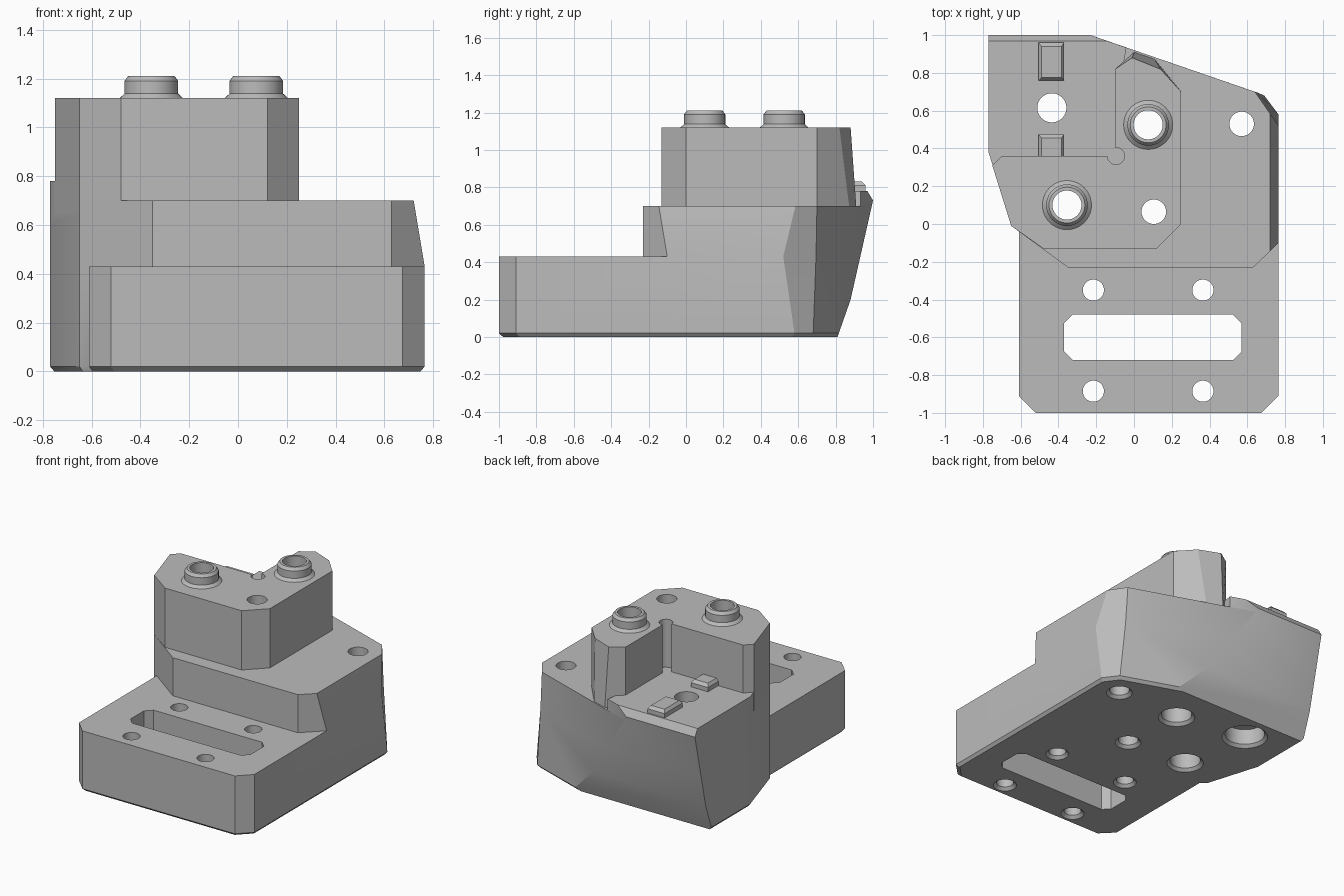
import bpy, bmesh, math

if "Cube" in bpy.data.objects:
    bpy.data.objects.remove(bpy.data.objects["Cube"], do_unlink=True)

grey = bpy.data.materials.new("plain grey")
grey.use_nodes = True
grey.diffuse_color = (0.5, 0.5, 0.5, 1)
grey.node_tree.nodes["Principled BSDF"].inputs["Base Color"].default_value = (0.5, 0.5, 0.5, 1)


def loft(name, rings):
    """Solid through rings of equal length; each ring is (z, outline)."""
    bm = bmesh.new()
    rows = [[bm.verts.new((x, y, z)) for x, y in pts] for z, pts in rings]
    n = len(rows[0])
    for a, b in zip(rows, rows[1:]):
        for i in range(n):
            j = (i + 1) % n
            bm.faces.new((a[i], a[j], b[j], b[i]))
    bm.faces.new(rows[0][::-1])
    bm.faces.new(rows[-1])
    bmesh.ops.recalc_face_normals(bm, faces=bm.faces)
    mesh = bpy.data.meshes.new(name)
    bm.to_mesh(mesh)
    bm.free()
    mesh.materials.append(grey)
    ob = bpy.data.objects.new(name, mesh)
    bpy.context.collection.objects.link(ob)
    return ob


def circle(c, r, n=40):
    return [(c[0] + r * math.cos(2 * math.pi * i / n),
             c[1] + r * math.sin(2 * math.pi * i / n)) for i in range(n)]


def turned(name, c, steps):
    return loft(name, [(z, circle(c, r)) for r, z in steps])


def box(x0, x1, y0, y1, c=0.0):
    """Rectangle outline with chamfered corners."""
    if not c:
        return [(x0, y0), (x1, y0), (x1, y1), (x0, y1)]
    return [(x0 + c, y0), (x1 - c, y0), (x1, y0 + c), (x1, y1 - c),
            (x1 - c, y1), (x0 + c, y1), (x0, y1 - c), (x0, y0 + c)]


def shrink(pts, f=0.978):
    return [(x * f, y * f) for x, y in pts]


def combine(target, other, op):
    mod = target.modifiers.new(op.lower(), 'BOOLEAN')
    mod.operation = op
    mod.solver = 'EXACT'
    mod.object = other
    bpy.context.view_layer.objects.active = target
    bpy.ops.object.modifier_apply(modifier=mod.name)
    bpy.data.objects.remove(other, do_unlink=True)


# Main body: the right wall and its rear corner change with height
def body_ring(front, corner, rear):
    return [(-0.35, -0.23), (0.63, -0.23), front, corner, rear,
            (-0.23, 1), (-0.77, 1), (-0.77, 0.38), (-0.65, -0.01)]

foot = body_ring((0.765, -0.1), (0.765, 0.58), (0.69, 0.68))
waist = body_ring((0.765, -0.1), (0.765, 0.52), (0.655, 0.695))
shoulder = body_ring((0.72, -0.145), (0.72, 0.585), (0.64, 0.7))
body = loft("mounting_block", [(0, shrink(foot)), (0.02, foot), (0.43, waist), (0.7, shoulder)])

# Front base plate
plate = [(-0.52, -1), (0.675, -1), (0.765, -0.91), (0.765, -0.1),
         (0.5, 0.1), (-0.61, 0.1), (-0.61, -0.91)]
combine(body, loft("base_plate", [(0, shrink(plate)), (0.02, plate), (0.43, plate)]), 'UNION')

# Raised floor behind the tower
floor = [(-0.65, -0.01), (-0.1, 0.3), (-0.06, 0.82), (-0.04, 0.934),
         (-0.23, 1), (-0.77, 1), (-0.77, 0.38)]
combine(body, loft("rear_floor", [(0.6, floor), (0.78, floor)]), 'UNION')

# Leaning rear wall with a bevelled top edge, cut away along x
rear_cut = loft("rear_cutter", [
    (-1, [(0.775, -0.1), (0.88, 0.2), (1, 0.73), (0.97, 0.78), (0.97, 0.9), (1.2, 0.9), (1.2, -0.1)]),
    (1, [(0.775, -0.1), (0.88, 0.2), (1, 0.73), (0.97, 0.78), (0.97, 0.9), (1.2, 0.9), (1.2, -0.1)])])
for v in rear_cut.data.vertices:
    y, z, x = v.co
    v.co = (x, y, z)
combine(body, rear_cut, 'DIFFERENCE')

# L-shaped tower
def tower_ring(tip, rear):
    return [(-0.48, -0.13), (0.12, -0.13), (0.25, 0), (0.25, 0.7), rear, tip,
            (-0.1, 0.82), (-0.1, 0.36), (-0.7, 0.36), (-0.75, 0.31), (-0.65, -0.01)]

combine(body, loft("tower", [(0.65, tower_ring((0, 0.91), (0.11, 0.872))),
                             (0.7, tower_ring((0, 0.91), (0.11, 0.872))),
                             (1.12, tower_ring((-0.01, 0.88), (0.14, 0.82)))]), 'UNION')

# Relief groove in the inner corner
combine(body, turned("corner_relief", (-0.095, 0.36), [(0.045, 0.78), (0.045, 1.3)]), 'DIFFERENCE')

# Two locating keys on the rear floor
for y0, y1 in ((0.76, 0.96), (0.34, 0.475)):
    base, top = box(-0.505, -0.37, y0, y1), box(-0.49, -0.385, y0 + 0.015, y1 - 0.02)
    combine(body, loft("locating_key", [(0.75, base), (0.81, base), (0.83, top)]), 'UNION')

# Hollow bosses on the tower
bosses = ((-0.355, 0.1), (0.075, 0.525))
for c in bosses:
    combine(body, turned("boss", c, [(0.13, 1.1), (0.13, 1.12), (0.11, 1.138),
                                     (0.11, 1.19), (0.095, 1.21)]), 'UNION')

# Countersunk through holes
holes = [((x, y), 0.056) for x in (-0.215, 0.365) for y in (-0.35, -0.885)]
holes += [((0.57, 0.53), 0.065), ((0.105, 0.065), 0.065)]
for c, r in holes:
    combine(body, turned("hole", c, [(r + 0.04, -0.02), (r, 0.02), (r, 1.3)]), 'DIFFERENCE')

# Stepped bores: through the bosses and through the rear floor
for c, r, depth in ((bosses[0], 0.1, 0.3), (bosses[1], 0.1, 0.3), ((-0.435, 0.615), 0.13, 0.13)):
    combine(body, turned("bore", c, [(r + 0.04, -0.02), (r, 0.02), (r, depth),
                                     (0.077, depth + 0.001), (0.077, 1.3)]), 'DIFFERENCE')

# Long slot in the base plate
slot = box(-0.37, 0.57, -0.72, -0.48, 0.045)
combine(body, loft("slot", [(-0.1, slot), (0.6, slot)]), 'DIFFERENCE')

bpy.ops.object.select_all(action='DESELECT')
body.select_set(True)
bpy.context.view_layer.objects.active = body
bpy.ops.object.shade_smooth_by_angle(angle=math.radians(25))
